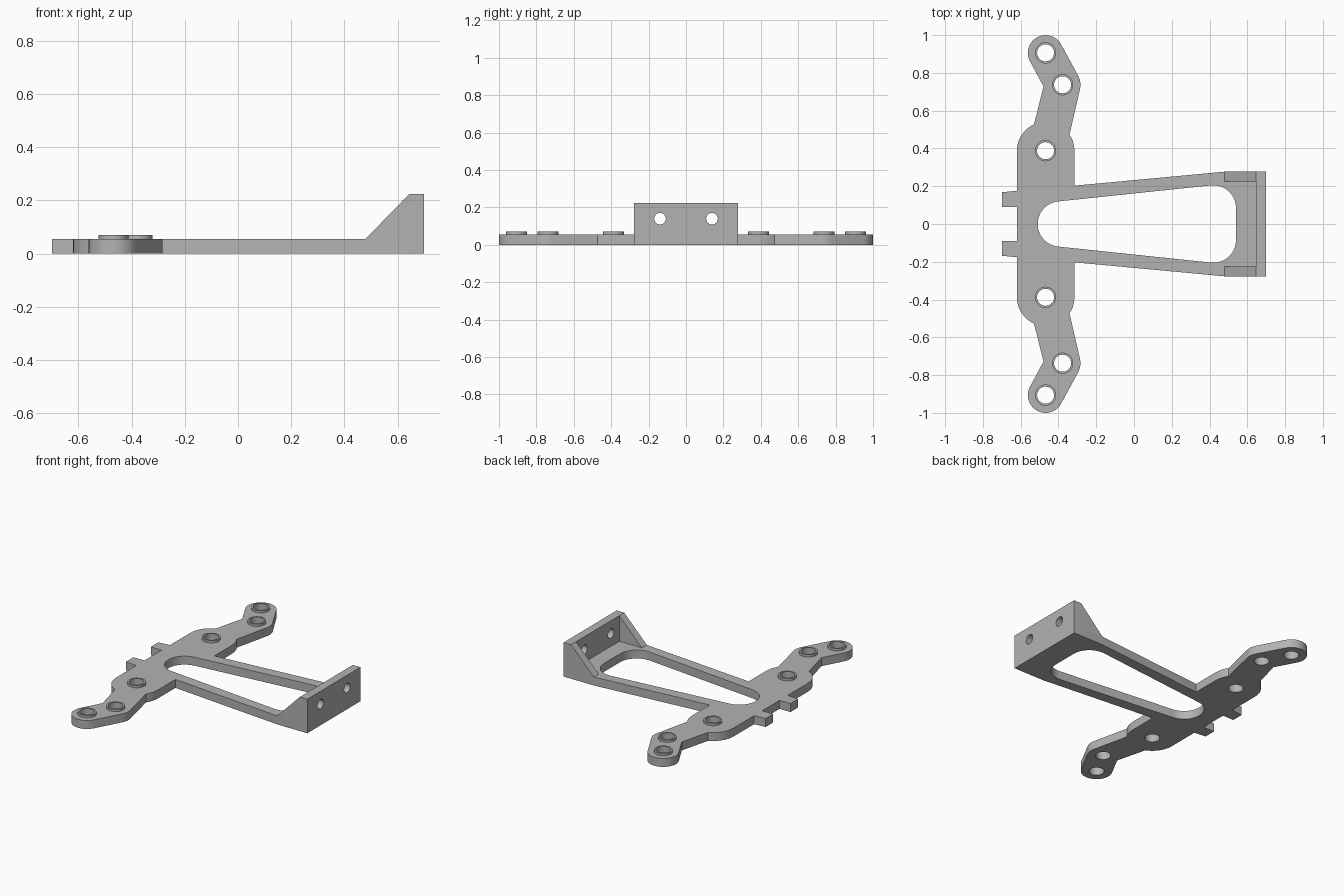
import bpy, bmesh
from math import cos, sin, radians
from mathutils import Matrix

if "Cube" in bpy.data.objects:
    bpy.data.objects.remove(bpy.data.objects["Cube"])

grey = bpy.data.materials.new("plain grey")
grey.diffuse_color = (0.45, 0.45, 0.45, 1)
grey.use_nodes = True
grey.node_tree.nodes["Principled BSDF"].inputs["Base Color"].default_value = grey.diffuse_color

T = 0.056          # plate thickness
BOSS_TOP = 0.071
WALL_X, WALL_Y, WALL_H = 0.645, 0.277, 0.225
C1, C2, C3 = (-0.468, 0.906), (-0.378, 0.737), (-0.468, 0.388)   # arm hole centres


def arc(c, r, a0, a1, step=10):
    n = max(2, round(abs(a1 - a0) / step))
    return [(c[0] + r * cos(radians(a0 + (a1 - a0) * i / n)),
             c[1] + r * sin(radians(a0 + (a1 - a0) * i / n))) for i in range(n + 1)]


def circle(c, r):
    return arc(c, r, 0, 360)[:-1]


def mirrored(half):
    return half + [(x, -y) for x, y in reversed(half)]


def prism(name, loops, h, matrix=Matrix()):
    """Extrude an outline with holes by h, then place it."""
    bm = bmesh.new()
    rings = []
    for z in (0, h):
        level = [[bm.verts.new((x, y, z)) for x, y in lp] for lp in loops]
        edges = [bm.edges.new((r[i - 1], r[i])) for r in level for i in range(len(r))]
        bmesh.ops.triangle_fill(bm, edges=edges, use_beauty=True, normal=(0, 0, 1))
        rings.append(level)
    for lo, hi in zip(*rings):
        for i in range(len(lo)):
            bm.faces.new((lo[i - 1], lo[i], hi[i], hi[i - 1]))
    bmesh.ops.recalc_face_normals(bm, faces=bm.faces)
    bm.transform(matrix)
    me = bpy.data.meshes.new(name)
    bm.to_mesh(me)
    bm.free()
    me.materials.append(grey)
    ob = bpy.data.objects.new(name, me)
    bpy.context.collection.objects.link(ob)
    bpy.ops.object.select_all(action='DESELECT')
    ob.select_set(True)
    bpy.context.view_layer.objects.active = ob
    bpy.ops.object.shade_smooth_by_angle(angle=radians(25))
    return ob


# Base plate: one half of the outline, mirrored across y = 0
half = [(WALL_X, WALL_Y), (0.48, WALL_Y), (-0.315, 0.203)]
half += arc(C3, 0.153, 0, 34)                 # shoulder, right
half += arc(C2, 0.095, -15, 28)               # elbow
half += arc(C1, 0.094, 28, 208)               # arm tip
half += [(-0.479, 0.728)]                     # inner bend
half += arc(C3, 0.152, 114, 180)              # shoulder, left
half += [(-0.62, 0.176), (-0.70, 0.168), (-0.70, 0.09), (-0.62, 0.09)]   # tab
window = mirrored(arc((0.42, 0.085), 0.12, 0, 96) + arc((-0.39, 0), 0.12, 96, 174))
centres = [(x, s * y) for x, y in (C1, C2, C3) for s in (1, -1)]
prism("base_plate", [mirrored(half), window] + [circle(c, 0.045) for c in centres], T)

# Raised rings around the arm holes
for c in centres:
    prism("hole_boss", [circle(c, 0.056), circle(c, 0.045)], BOSS_TOP - T,
          Matrix.Translation((0, 0, T)))

# Upright end wall with two holes
to_yz = Matrix(((0, 0, 1, WALL_X), (1, 0, 0, 0), (0, 1, 0, 0), (0, 0, 0, 1)))
prism("end_wall", [[(-WALL_Y, 0), (WALL_Y, 0), (WALL_Y, WALL_H), (-WALL_Y, WALL_H)],
                   circle((0.139, 0.14), 0.031), circle((-0.139, 0.14), 0.031)],
      0.70 - WALL_X, to_yz)

# Triangular gussets bracing the wall
for y in (WALL_Y, -WALL_Y + 0.052):
    to_xz = Matrix(((1, 0, 0, 0), (0, 0, -1, y), (0, 1, 0, 0), (0, 0, 0, 1)))
    prism("wall_gusset", [[(0.48, T), (WALL_X, T), (WALL_X, WALL_H)]], 0.052, to_xz)
